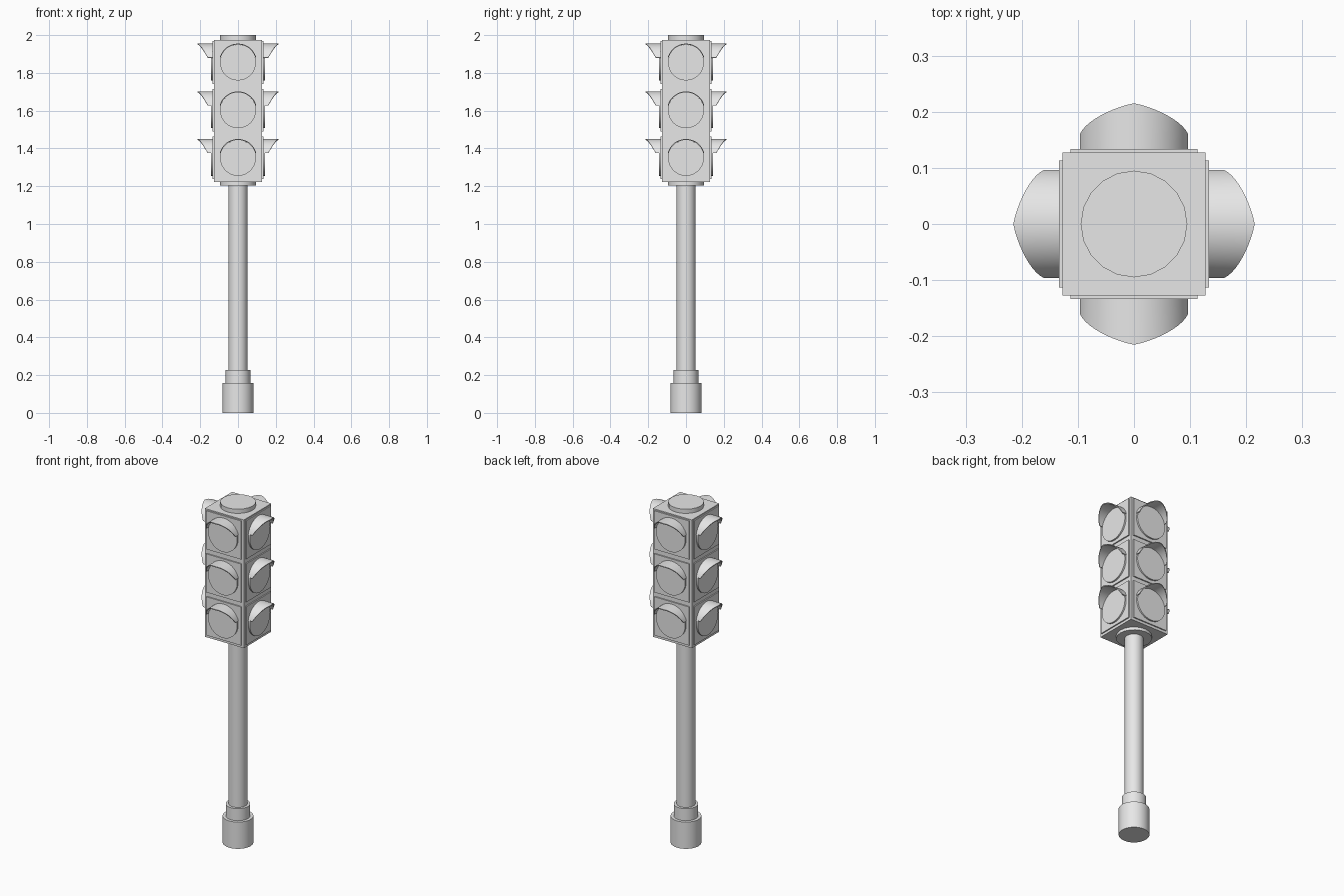
import bpy, bmesh
from math import sin, cos, radians
from mathutils import Matrix, Vector

cube = bpy.data.objects.get("Cube")
if cube:
    bpy.data.objects.remove(cube, do_unlink=True)

# Single grey finish
grey = bpy.data.materials.new("light_grey")
grey.use_nodes = True
grey.diffuse_color = (0.8, 0.8, 0.8, 1)
grey.node_tree.nodes["Principled BSDF"].inputs["Base Color"].default_value = (0.8, 0.8, 0.8, 1)


def finish(name, bm, smooth=False):
    bmesh.ops.recalc_face_normals(bm, faces=bm.faces)
    mesh = bpy.data.meshes.new(name)
    bm.to_mesh(mesh)
    bm.free()
    mesh.materials.append(grey)
    obj = bpy.data.objects.new(name, mesh)
    bpy.context.collection.objects.link(obj)
    if smooth:
        bpy.ops.object.select_all(action='DESELECT')
        obj.select_set(True)
        bpy.context.view_layer.objects.active = obj
        bpy.ops.object.shade_smooth_by_angle(angle=radians(35))
    return obj


def box(name, low, high, turn=Matrix()):
    low, high = Vector(low), Vector(high)
    bm = bmesh.new()
    bmesh.ops.create_cube(bm, size=1, matrix=turn @ Matrix.Translation((low + high) / 2)
                          @ Matrix.Diagonal((*(high - low), 1)))
    return finish(name, bm)


def cylinder(name, radius, start, end, sides, place=Matrix()):
    bm = bmesh.new()
    bmesh.ops.create_cone(bm, cap_ends=True, segments=sides, radius1=radius, radius2=radius,
                          depth=end - start,
                          matrix=place @ Matrix.Translation((0, 0, (start + end) / 2)))
    return finish(name, bm, True)


def visor(name, z, turn):
    # Curved hood, longest over the middle of the lens
    bm = bmesh.new()
    rings = []
    steps, spread = 20, 75
    for i in range(steps + 1):
        t = 2 * i / steps - 1
        a = radians(spread * t)
        reach = 0.215 - 0.055 * abs(t) ** 1.3
        ring = [bm.verts.new(turn @ Vector((r * sin(a), -y, z + r * cos(a))))
                for r, y in ((0.1, 0.13), (0.1, reach), (0.095, reach), (0.095, 0.13))]
        rings.append(ring)
    for a, b in zip(rings, rings[1:]):
        for k in range(4):
            n = (k + 1) % 4
            bm.faces.new((a[k], a[n], b[n], b[k]))
    bm.faces.new(rings[0])
    bm.faces.new(rings[-1])
    return finish(name, bm, True)


# Post and foot
cylinder("foot", 0.082, 0, 0.157, 32)
cylinder("foot_collar", 0.065, 0.157, 0.228, 32)
cylinder("post", 0.05, 0.228, 1.205, 32)

# Signal housing
cylinder("lower_cap", 0.095, 1.205, 1.222, 20)
box("housing", (-0.127, -0.127, 1.222), (0.127, 0.127, 1.975))
cylinder("top_cap", 0.095, 1.975, 2.0, 20)

# Three lamps on each of the four sides
outward = Matrix.Rotation(radians(90), 4, 'X')
for side, angle in (("front", 0), ("left", 90), ("back", 180), ("right", 270)):
    turn = Matrix.Rotation(radians(angle), 4, 'Z')
    for level, z in (("upper", 1.855), ("middle", 1.602), ("lower", 1.35)):
        label = f"{side}_{level}"
        box(label + "_plate", (-0.113, -0.134, z - 0.113), (0.113, -0.12, z + 0.113), turn)
        cylinder(label + "_lens", 0.095, 0.125, 0.143, 32,
                 turn @ Matrix.Translation((0, 0, z)) @ outward)
        visor(label + "_visor", z, turn)
